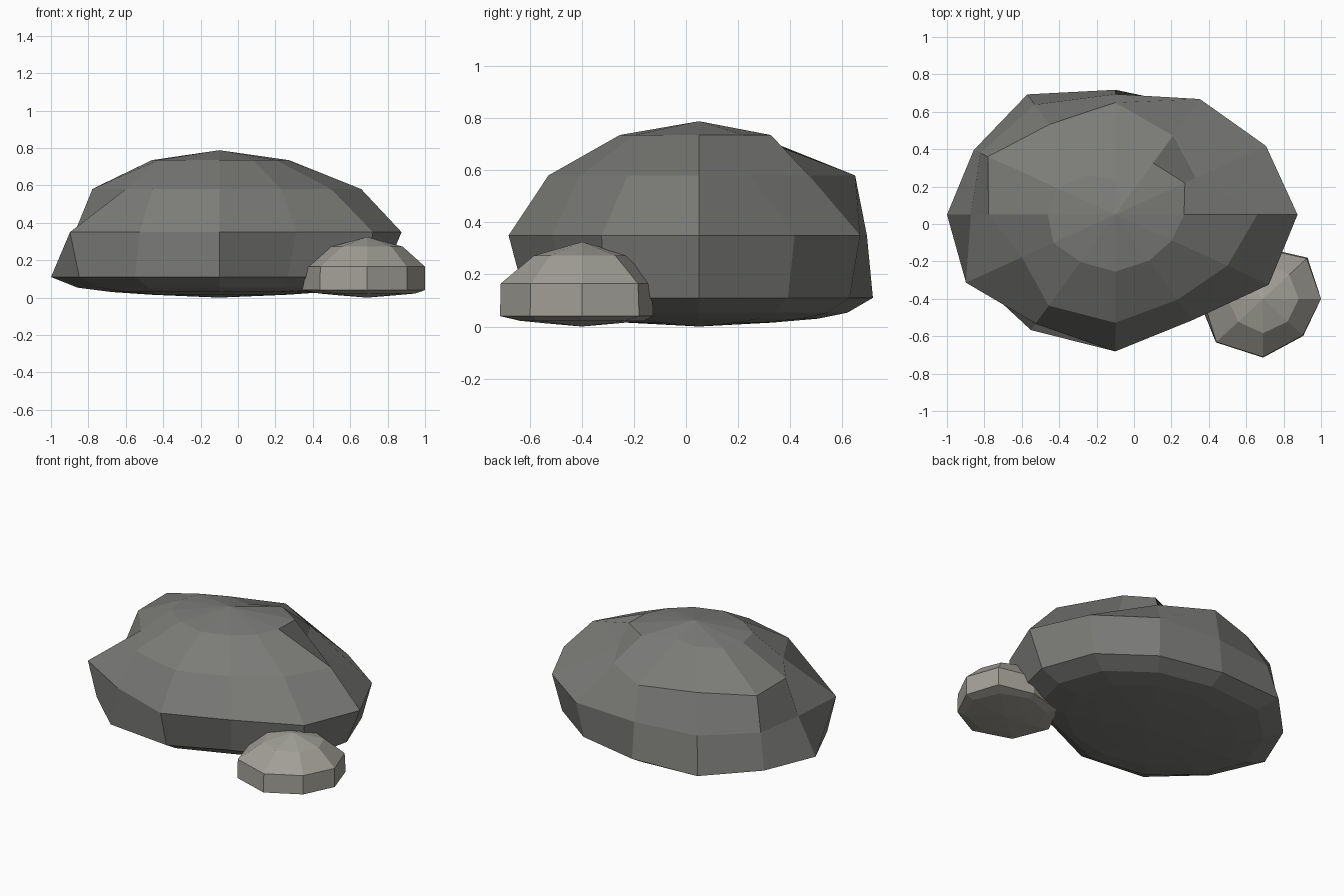
import bpy, bmesh, math


def rock(name, center, radii, rings, bottom, top, color):
    """Stack of uneven rings; each ring is (z, scale, per-corner multipliers)."""
    cx, cy = center
    bm = bmesh.new()
    loops = []
    for z, scale, mults in rings:
        n = len(mults)
        loop = []
        for k, m in enumerate(mults):
            a = 2 * math.pi * k / n
            loop.append(bm.verts.new((cx + radii[0] * scale * m * math.cos(a),
                                      cy + radii[1] * scale * m * math.sin(a), z)))
        loops.append(loop)
    low = bm.verts.new((cx, cy, bottom))
    high = bm.verts.new((cx, cy, top))
    for k in range(n):
        j = (k + 1) % n
        bm.faces.new((low, loops[0][j], loops[0][k]))
        bm.faces.new((high, loops[-1][k], loops[-1][j]))
        for a, b in zip(loops, loops[1:]):
            bm.faces.new((a[k], a[j], b[j], b[k]))
    bmesh.ops.recalc_face_normals(bm, faces=bm.faces)
    mesh = bpy.data.meshes.new(name)
    bm.to_mesh(mesh)
    bm.free()
    mat = bpy.data.materials.new(name + "_stone")
    mat.diffuse_color = color
    mesh.materials.append(mat)
    obj = bpy.data.objects.new(name, mesh)
    bpy.context.collection.objects.link(obj)
    return obj


# Large boulder: 12 sides, flattened underside
base = [0.92, 0.91, 0.89, 0.89, 0.99, 0.92, 0.947, 0.91, 0.95, 0.89, 0.77, 0.96]
under = [0.85 + 0.7 * (m - 0.93) for m in base]
rock("large_boulder", (-0.1, 0.05), (0.95, 0.75), [
    (0.015, 0.383, [0.98] * 12),
    (0.03, 0.707, [0.86] * 12),
    (0.053, 0.924, under),
    (0.11, 1.0, base),
    (0.35, 0.924, [1.11, 1.06, 1.03, 0.93, 0.98, 0.95, 0.88, 1.05, 0.97, 1.055, 0.94, 1.08]),
    (0.58, 0.707, [1.13, 0.74, 0.92, 1.13, 1.05, 1.17, 1.01, 0.86, 1.06, 1.09, 0.99, 1.03]),
    (0.735, 0.383, [1.01, 1.18, 1.11, 0.66, 0.85, 1.0, 0.99, 1.05, 1.02, 1.06, 0.99, 0.96]),
], 0.0, 0.788, (0.2, 0.2, 0.19, 1))

# Small pebble: 8 sides
rock("small_rock", (0.69, -0.4), (0.33, 0.305), [
    (0.012, 0.45, [1.0] * 8),
    (0.022, 0.78, [1.0] * 8),
    (0.04, 1.0, [0.94, 1.02, 0.9, 1.0, 1.05, 1.08, 1.03, 0.92]),
    (0.165, 1.0, [0.94, 1.0, 0.88, 0.97, 0.97, 1.07, 1.02, 0.91]),
    (0.272, 0.58, [1.0, 1.03, 1.1, 1.0, 1.0, 0.98, 1.04, 0.97]),
], 0.0, 0.325, (0.36, 0.35, 0.31, 1))
